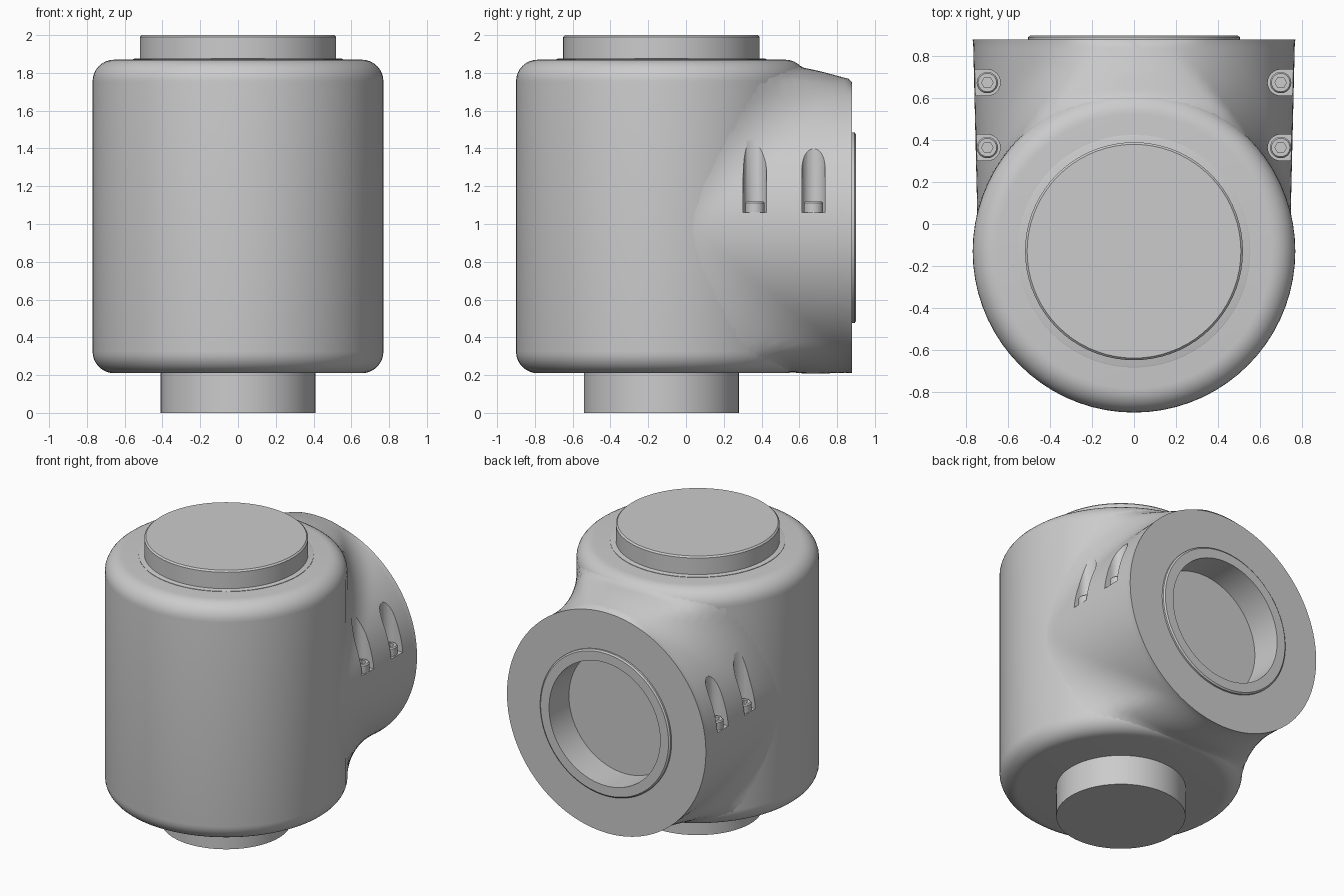
import bpy, bmesh
from math import sin, cos, pi, hypot, sqrt, radians
from mathutils import Vector

if "Cube" in bpy.data.objects:
    bpy.data.objects.remove(bpy.data.objects["Cube"])

BY, BZ, BR, BH, EDGE = -0.13, 1.04, 0.77, 0.83, 0.115   # body centre, radius, half height, rounding
NZ, FACE, BLEND = 0.98, 0.88, 0.36                      # neck axis height, flange plane, fillet radius


def finish(name, bm, smooth=True):
    bmesh.ops.recalc_face_normals(bm, faces=bm.faces)
    me = bpy.data.meshes.new(name)
    bm.to_mesh(me)
    bm.free()
    ob = bpy.data.objects.new(name, me)
    bpy.context.collection.objects.link(ob)
    if smooth:
        shade(ob)
    return ob


def shade(ob):
    bpy.ops.object.select_all(action='DESELECT')
    ob.select_set(True)
    bpy.context.view_layer.objects.active = ob
    bpy.ops.object.shade_smooth_by_angle(angle=radians(30))


def skin(name, rings, smooth=True):
    """Closed skin over equal-length point rings, capped at both ends."""
    bm = bmesh.new()
    vs = [[bm.verts.new(p) for p in ring] for ring in rings]
    n = len(vs[0])
    for a, b in zip(vs, vs[1:]):
        for i in range(n):
            j = (i + 1) % n
            bm.faces.new((a[i], a[j], b[j], b[i]))
    bm.faces.new(vs[0])
    bm.faces.new(vs[-1])
    return finish(name, bm, smooth)


def circle(x, y, z, r, n=72):
    return [(x + r * cos(2 * pi * i / n), y + r * sin(2 * pi * i / n), z) for i in range(n)]


def lathe(name, profile):
    return skin(name, [circle(0, BY, z, r) for r, z in profile])


# Upright parts: rounded housing, top cap, bottom shaft
arc = [(BR - EDGE + EDGE * cos(pi / 2 * i / 8), EDGE * (1 - sin(pi / 2 * i / 8))) for i in range(9)]
lo, hi = BZ - BH, BZ + BH
lathe("housing", [(r, lo + d) for r, d in reversed(arc)] + [(r, hi - d) for r, d in arc])
lathe("cap_collar", [(0.555, 1.80), (0.555, 1.873), (0.55, 1.875)])
lathe("top_cap", [(0.52, 1.80), (0.52, 1.99), (0.51, 2.0)])
lathe("bottom_shaft", [(0.41, 0), (0.41, 0.3)])


# Side neck blended into the housing with a rolling-ball fillet
def neck_radius(y):
    return 0.77 - 0.024 * (FACE - y)


def body_dist(x, y, z):
    a = hypot(x, y - BY) - (BR - EDGE)
    b = abs(z - BZ) - (BH - EDGE)
    return hypot(max(a, 0), max(b, 0)) + min(max(a, b), 0) - EDGE


def blended(x, y, z):
    a = body_dist(x, y, z)
    rho = hypot(x, z - NZ)
    b = rho - neck_radius(y)
    if min(a, b) < 0 or min(a, b) > BLEND:
        return min(a, b)
    h = 1e-4
    g = Vector((body_dist(x + h, y, z) - a, body_dist(x, y + h, z) - a,
                body_dist(x, y, z + h) - a)).normalized()
    c = (g.x * x + g.z * (z - NZ)) / rho
    p, q, s = BLEND - a, BLEND - b, 1 - c * c
    if s < 1e-4 or p <= c * q or q <= c * p:
        return min(a, b)
    return BLEND - sqrt((p * p + q * q - 2 * c * p * q) / s)


def neck_ring(y, n=120):
    ring = []
    for i in range(n):
        dx, dz = cos(2 * pi * i / n), sin(2 * pi * i / n)
        a, b = 0.2, 1.2
        for _ in range(16):
            m = (a + b) / 2
            if blended(m * dx, y, NZ + m * dz) < 0:
                a = m
            else:
                b = m
        ring.append(((a - 0.002) * dx, y, NZ + (a - 0.002) * dz))
    return ring


def flange_ring(r, y, n=120):
    return [(x, y, NZ + z) for x, z, _ in circle(0, 0, 0, r, n)]


STEPS = 44
rings = [neck_ring(FACE * i / STEPS) for i in range(STEPS)]
rings += [flange_ring(r, y) for r, y in (
    (0.77, FACE), (0.505, FACE), (0.505, 0.892), (0.495, 0.90),
    (0.43, 0.90), (0.43, 0.68))]
neck = skin("side_neck", rings, False)

# Screw pockets: U-shaped vertical cutters open to the outside
PX, PR, PZ = 0.70, 0.062, 1.06
spots = [(s, y) for s in (-1, 1) for y in (0.365, 0.675)]
bm = bmesh.new()
for s, y in spots:
    shape = [(PX + PR * cos(pi / 2 + pi * i / 16), y + PR * sin(pi / 2 + pi * i / 16)) for i in range(17)]
    shape += [(0.9, y - PR), (0.9, y + PR)]
    low = [bm.verts.new((s * px, py, PZ)) for px, py in shape]
    top = [bm.verts.new((s * px, py, 2.0)) for px, py in shape]
    bm.faces.new(low)
    bm.faces.new(top)
    for i in range(len(low)):
        j = (i + 1) % len(low)
        bm.faces.new((low[i], low[j], top[j], top[i]))
cutter = finish("pocket_cutter", bm, False)
cutter.hide_render = True
mod = neck.modifiers.new("pockets", 'BOOLEAN')
mod.operation, mod.solver, mod.object = 'DIFFERENCE', 'EXACT', cutter
bpy.context.view_layer.objects.active = neck
bpy.ops.object.modifier_apply(modifier=mod.name)
bpy.data.objects.remove(cutter)
shade(neck)


# Socket-head screws
def hexagon(x, y, z, flat, n=24):
    pts = []
    for i in range(n):
        t = 2 * pi * i / n
        r = flat / cos(t % (pi / 3) - pi / 6)
        pts.append((x + r * cos(t), y + r * sin(t), z))
    return pts


for k, (s, y) in enumerate(spots):
    x = s * PX
    skin(f"screw_{k + 1}", [
        circle(x, y, PZ - 0.01, 0.051, 24), circle(x, y, 1.112, 0.051, 24),
        circle(x, y, 1.12, 0.044, 24), hexagon(x, y, 1.12, 0.024), hexagon(x, y, 1.085, 0.024)])
